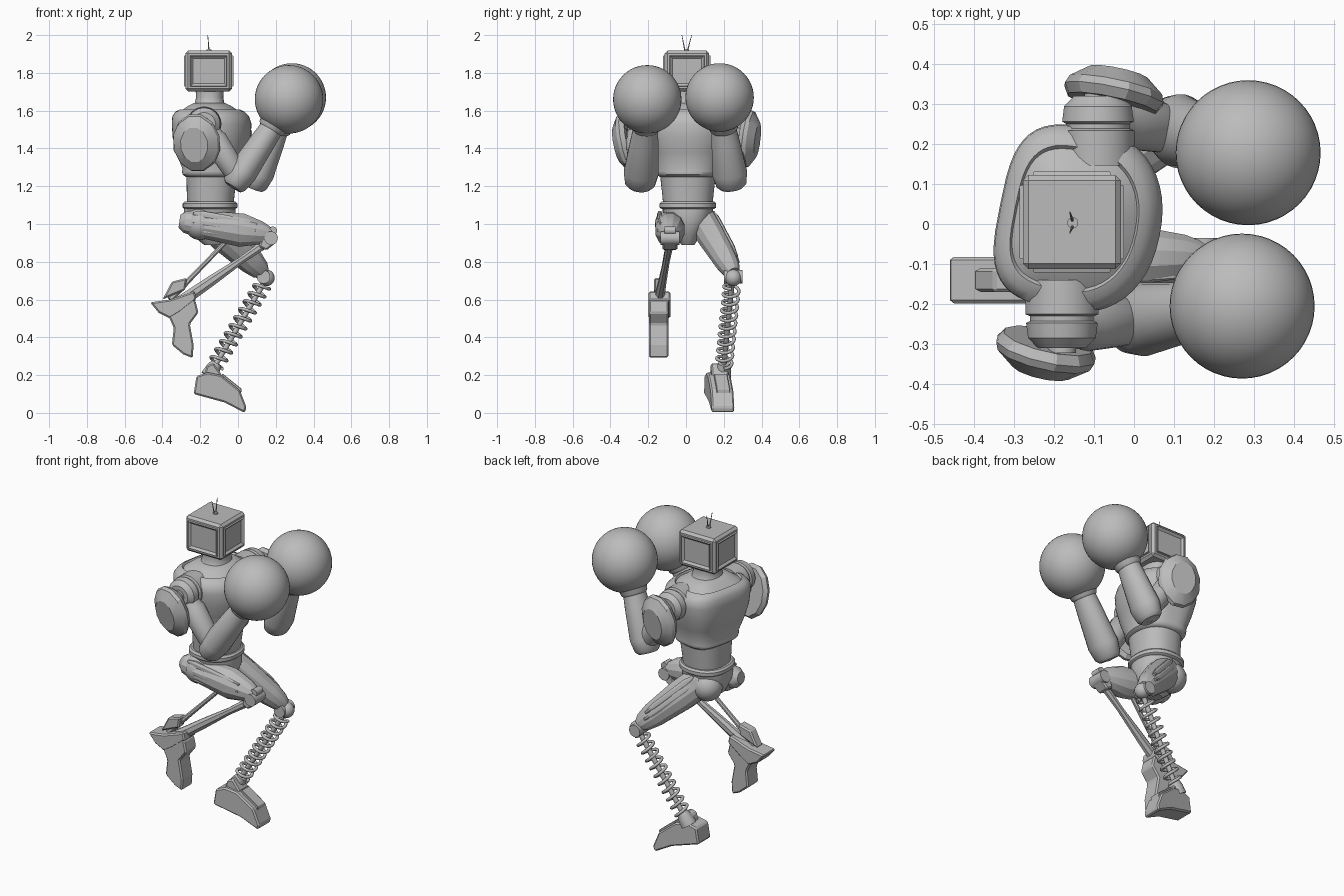
import bpy, bmesh, math
from mathutils import Vector as V

if "Cube" in bpy.data.objects:
    bpy.data.objects.remove(bpy.data.objects["Cube"])

grey = bpy.data.materials.new("plain grey")
grey.use_nodes = True
grey.diffuse_color = (0.5, 0.5, 0.5, 1)
grey.node_tree.nodes["Principled BSDF"].inputs["Base Color"].default_value = (0.5, 0.5, 0.5, 1)


def finish(name, bm, angle=35, bevel=0):
    bmesh.ops.recalc_face_normals(bm, faces=bm.faces)
    me = bpy.data.meshes.new(name)
    bm.to_mesh(me)
    bm.free()
    ob = bpy.data.objects.new(name, me)
    bpy.context.collection.objects.link(ob)
    me.materials.append(grey)
    bpy.ops.object.select_all(action='DESELECT')
    ob.select_set(True)
    bpy.context.view_layer.objects.active = ob
    if bevel:
        mod = ob.modifiers.new("edge bevel", 'BEVEL')
        mod.width = bevel
        mod.segments = 1
    if angle:
        bpy.ops.object.shade_smooth_by_angle(angle=math.radians(angle))
    return ob


def skin(name, rings, angle=35):
    """Join equal rings of points into a closed solid."""
    bm = bmesh.new()
    vs = [[bm.verts.new(p) for p in r] for r in rings]
    n = len(vs[0])
    for a, b in zip(vs, vs[1:]):
        for i in range(n):
            bm.faces.new((a[i], a[(i + 1) % n], b[(i + 1) % n], b[i]))
    bm.faces.new(vs[0][::-1])
    bm.faces.new(vs[-1])
    return finish(name, bm, angle)


def limb(name, p, q, profile, n=24, up=(0, 1, 0), angle=35):
    """Solid from p to q; profile rows are (t, radius along up, radius across)."""
    p, q = V(p), V(q)
    d = (q - p).normalized()
    side = V(up).cross(d).normalized()
    u = d.cross(side)
    turn = [2 * math.pi * (i + 0.5) / n for i in range(n)]
    return skin(name, [[p.lerp(q, t) + u * a * math.cos(w) + side * b * math.sin(w) for w in turn]
                       for t, a, b in profile], angle)


def rod(name, p, q, r, n=12):
    return limb(name, p, q, [(0, r, r), (1, r, r)], n, (0.1, 1, 0.2))


def ball(name, c, r, seg=32):
    bm = bmesh.new()
    bmesh.ops.create_uvsphere(bm, u_segments=seg, v_segments=seg // 2, radius=r)
    bmesh.ops.translate(bm, vec=c, verts=bm.verts)
    return finish(name, bm, 60)


def body(name, rows, yaw, back):
    """Stack of rounded sections (z, x, depth, half width), flatter at the back."""
    c, s = math.cos(yaw), math.sin(yaw)
    rings = []
    for z, x, rx, ry in rows:
        ring = []
        for i in range(48):
            w = 2 * math.pi * i / 48
            e = 0.9 if math.cos(w) > 0 else back
            a = rx * math.copysign(abs(math.cos(w)) ** e, math.cos(w))
            b = ry * math.copysign(abs(math.sin(w)) ** e, math.sin(w))
            ring.append((x + a * c - b * s, 0.01 + a * s + b * c, z))
        rings.append(ring)
    return skin(name, rings, 40)


def prism(name, outline, y, half, shear=0, bevel=0.008):
    """Side outline (x, z) given a width in y, drifting sideways with x."""
    bm = bmesh.new()
    f = bm.faces.new([bm.verts.new((x, y - half + shear * x, z)) for x, z in outline])
    out = bmesh.ops.extrude_face_region(bm, geom=[f])["geom"]
    bmesh.ops.translate(bm, vec=(0, 2 * half, 0), verts=[v for v in out if isinstance(v, bmesh.types.BMVert)])
    return finish(name, bm, 0, bevel)


# Head: chamfered box with framed panels on the four sides
bm = bmesh.new()
bmesh.ops.create_cube(bm, size=1)
bmesh.ops.scale(bm, vec=(0.245, 0.235, 0.215), verts=bm.verts)
bmesh.ops.translate(bm, vec=(-0.155, 0.005, 1.81), verts=bm.verts)
bmesh.ops.bevel(bm, geom=bm.edges[:], offset=0.014, segments=1, affect='EDGES')
bm.normal_update()
for f in [f for f in bm.faces if f.calc_area() > 0.02 and abs(f.normal.z) < 0.1]:
    bmesh.ops.inset_region(bm, faces=[f], thickness=0.015)
    bmesh.ops.inset_region(bm, faces=[f], thickness=0.004, depth=0.008)
    bmesh.ops.inset_region(bm, faces=[f], thickness=0.018, depth=-0.012)
finish("head", bm, 0)
for name, y in (("left_antenna", 0.03), ("right_antenna", -0.022)):
    limb(name, (-0.153, y / 5, 1.91), (-0.16, y, 2.0), [(0, 0.004, 0.004), (1, 0.0015, 0.0015)], 8)
rod("antenna_base", (-0.153, 0.003, 1.91), (-0.153, 0.003, 1.925), 0.014)

# Torso
body("neck", [(1.6, -0.15, 0.1, 0.115), (1.64, -0.15, 0.078, 0.09), (1.67, -0.15, 0.072, 0.08),
              (1.715, -0.15, 0.075, 0.085)], 0, 0.9)
body("chest", [(1.25, -0.135, 0.135, 0.15), (1.262, -0.135, 0.15, 0.165), (1.28, -0.135, 0.153, 0.17),
               (1.29, -0.135, 0.15, 0.168), (1.38, -0.135, 0.18, 0.2), (1.46, -0.135, 0.2, 0.22),
               (1.53, -0.135, 0.203, 0.23), (1.57, -0.14, 0.195, 0.228), (1.595, -0.145, 0.175, 0.205),
               (1.605, -0.145, 0.155, 0.18), (1.596, -0.145, 0.15, 0.172), (1.625, -0.148, 0.11, 0.13),
               (1.64, -0.15, 0.08, 0.09)], -0.2, 0.6)
body("abdomen", [(1.09, -0.145, 0.122, 0.13), (1.15, -0.145, 0.126, 0.135), (1.28, -0.138, 0.135, 0.15)], 0, 0.85)
body("waist_ring", [(1.08, -0.148, 0.135, 0.14), (1.088, -0.148, 0.145, 0.15), (1.108, -0.148, 0.145, 0.15),
                    (1.118, -0.148, 0.135, 0.14)], 0, 0.85)
body("pelvis", [(0.89, -0.13, 0.05, 0.035), (0.95, -0.145, 0.11, 0.075), (1.03, -0.15, 0.14, 0.125),
                (1.085, -0.15, 0.135, 0.135)], 0, 0.85)

# Arms: name, shoulder, elbow, wrist, glove centre, plate centre, plate facing
arms = (
    ("right", V((-0.18, -0.255, 1.53)), V((0.005, -0.24, 1.245)), V((0.2, -0.21, 1.54)),
     V((0.27, -0.205, 1.66)), V((-0.22, -0.315, 1.43)), V((-0.22, -0.95, -0.2))),
    ("left", V((-0.09, 0.265, 1.53)), V((0.105, 0.235, 1.245)), V((0.22, 0.195, 1.54)),
     V((0.285, 0.178, 1.67)), V((-0.05, 0.325, 1.45)), V((0.2, 0.95, -0.12))),
)
for side, sh, el, wr, gl, pl, face in arms:
    face.normalize()
    inner = V((sh.x, sh.y * 0.55, sh.z))
    outer = sh + (sh - inner).normalized() * 0.055
    limb(side + "_shoulder", inner, outer, [(0, 0.09, 0.09), (0.5, 0.092, 0.092), (0.53, 0.08, 0.08),
         (0.6, 0.08, 0.08), (0.63, 0.09, 0.09), (0.85, 0.085, 0.085), (1, 0.06, 0.06)], 28, (0, 0, 1))
    rod(side + "_shoulder_cap", outer - V((0, 0, 0)), outer + (outer - inner).normalized() * 0.012, 0.035, 20)
    limb(side + "_upper_arm", sh, el, [(0, 0.06, 0.06), (0.25, 0.06, 0.06), (0.3, 0.068, 0.068),
         (0.85, 0.062, 0.06), (1, 0.05, 0.05)])
    ball(side + "_elbow", el, 0.066, 24)
    d = (wr - el).normalized()
    limb(side + "_forearm", el - d * 0.06, wr, [(0, 0.06, 0.05), (0.05, 0.08, 0.066), (0.22, 0.093, 0.078),
         (0.7, 0.075, 0.068), (0.9, 0.066, 0.062), (1, 0.062, 0.06)])
    limb(side + "_glove_cuff", wr - d * 0.05, gl, [(0, 0.066, 0.066), (0.06, 0.075, 0.075), (0.25, 0.08, 0.08),
         (0.45, 0.108, 0.108), (0.62, 0.145, 0.145), (1, 0.15, 0.15)], 32)
    ball(side + "_glove", gl, 0.181, 48)
    # Shield plate over the shoulder and its bracket
    limb(side + "_shoulder_plate", pl - face * 0.025, pl + face * 0.055,
         [(0, 0.142, 0.115), (0.3, 0.158, 0.13), (0.55, 0.15, 0.122), (1, 0.095, 0.075)], 12, (0, 0, 1), 25)
    rod(side + "_plate_bracket", sh, pl, 0.025)

# Thighs: faceted, with raised strips along them
legs = (
    ("right", V((-0.31, -0.085, 1.015)), V((0.175, -0.085, 0.945)),
     [(0, 0.035, 0.035), (0.06, 0.06, 0.06), (0.25, 0.078, 0.075), (0.68, 0.08, 0.092), (0.9, 0.06, 0.062), (1, 0.04, 0.035)]),
    ("left", V((-0.2, 0.06, 1.06)), V((0.135, 0.25, 0.74)),
     [(0, 0.05, 0.06), (0.1, 0.075, 0.09), (0.4, 0.075, 0.09), (0.8, 0.062, 0.072), (0.94, 0.05, 0.055), (1, 0.036, 0.036)]),
)
for side, hip, knee, prof in legs:
    limb(side + "_thigh", hip, knee, prof, 12, angle=25)
    sgn = 1 if side == "left" else -1
    for i, w in enumerate((-0.6, 0, 0.6)):
        off = V((0, sgn * 0.068 * math.cos(w), 0.075 * math.sin(w) + 0.01))
        limb(f"{side}_thigh_strip_{i + 1}", hip.lerp(knee, 0.15) + off, hip.lerp(knee, 0.85) + off * 0.85,
             [(0, 0.006, 0.008), (0.15, 0.014, 0.022), (0.8, 0.014, 0.02), (1, 0.006, 0.008)], 8, angle=20)
    ball(side + "_hip_joint", (-0.2, sgn * 0.08, 1.0), 0.085, 24)
    rod(side + "_knee_pin", knee - V((0, 0.05, 0.02)), knee + V((0, 0.05, -0.02)), 0.036, 16)

# Right lower leg: paired struts swinging back to a hanging foot
rod("right_knee_knob", (0.185, -0.115, 0.965), (0.185, -0.055, 0.965), 0.022)
prism("right_knee_block", [(0.11, 0.88), (0.15, 0.86), (0.2, 0.9), (0.19, 0.96), (0.14, 0.96)], -0.085, 0.04)
limb("right_shin", (0.15, -0.085, 0.9), (-0.3, -0.145, 0.59), [(0, 0.022, 0.026), (0.3, 0.018, 0.02),
     (0.65, 0.022, 0.03), (1, 0.03, 0.035)], 8, angle=25)
limb("right_rear_strut", (-0.05, -0.09, 0.92), (-0.36, -0.145, 0.6), [(0, 0.014, 0.012), (0.6, 0.014, 0.014),
     (1, 0.02, 0.02)], 8, angle=25)
prism("right_heel", [(-0.465, 0.585), (-0.36, 0.6), (-0.23, 0.645), (-0.22, 0.6), (-0.31, 0.53),
                     (-0.36, 0.5), (-0.42, 0.53)], -0.14, 0.058)
prism("right_heel_fin", [(-0.4, 0.6), (-0.35, 0.695), (-0.27, 0.715), (-0.28, 0.65), (-0.33, 0.63)], -0.14, 0.03)
prism("right_foot", [(-0.38, 0.54), (-0.28, 0.62), (-0.225, 0.595), (-0.21, 0.53), (-0.255, 0.47), (-0.235, 0.36),
                     (-0.24, 0.29), (-0.29, 0.31), (-0.35, 0.36), (-0.34, 0.45)], -0.145, 0.052)
prism("right_toe_cap", [(-0.35, 0.37), (-0.3, 0.44), (-0.25, 0.42), (-0.235, 0.36), (-0.24, 0.29), (-0.29, 0.31)], -0.145, 0.04)

# Left lower leg: coil spring around a slim core
top, foot = V((0.145, 0.245, 0.7)), V((-0.125, 0.2, 0.245))
ball("left_knee_ball", top + V((0.005, 0.005, 0.015)), 0.044, 24)
rod("left_shin_core", top, foot, 0.014)
d = (foot - top).normalized()
a = d.cross(V((0, 1, 0))).normalized()
b = d.cross(a)
cu = bpy.data.curves.new("left_shin_spring", 'CURVE')
cu.dimensions = '3D'
cu.bevel_depth = 0.009
cu.bevel_resolution = 2
cu.use_fill_caps = True
turns, steps = 10, 20
sp = cu.splines.new('POLY')
sp.points.add(turns * steps)
for i, pt in enumerate(sp.points):
    w = 2 * math.pi * i / steps
    p = top.lerp(foot, 0.05 + 0.93 * i / (turns * steps)) + (a * math.cos(w) + b * math.sin(w)) * 0.041
    pt.co = (*p, 1)
spring = bpy.data.objects.new("left_shin_spring", cu)
spring.data.materials.append(grey)
bpy.context.collection.objects.link(spring)
limb("left_ankle", foot - d * 0.02, foot + d * 0.06, [(0, 0.03, 0.03), (0.4, 0.04, 0.04), (1, 0.045, 0.045)], 12)
prism("left_foot", [(-0.235, 0.1), (-0.22, 0.195), (-0.16, 0.215), (-0.09, 0.2), (0.01, 0.12), (0.045, 0.03),
                    (0.035, 0.0), (-0.07, 0.055)], 0.19, 0.06, 0.15)
prism("left_foot_collar", [(-0.18, 0.2), (-0.165, 0.25), (-0.13, 0.265), (-0.085, 0.2), (-0.1, 0.17)], 0.19, 0.045, 0.1)
prism("left_foot_plate", [(-0.09, 0.2), (-0.08, 0.207), (0.02, 0.127), (0.015, 0.1)], 0.195, 0.035, 0.15, 0.003)
